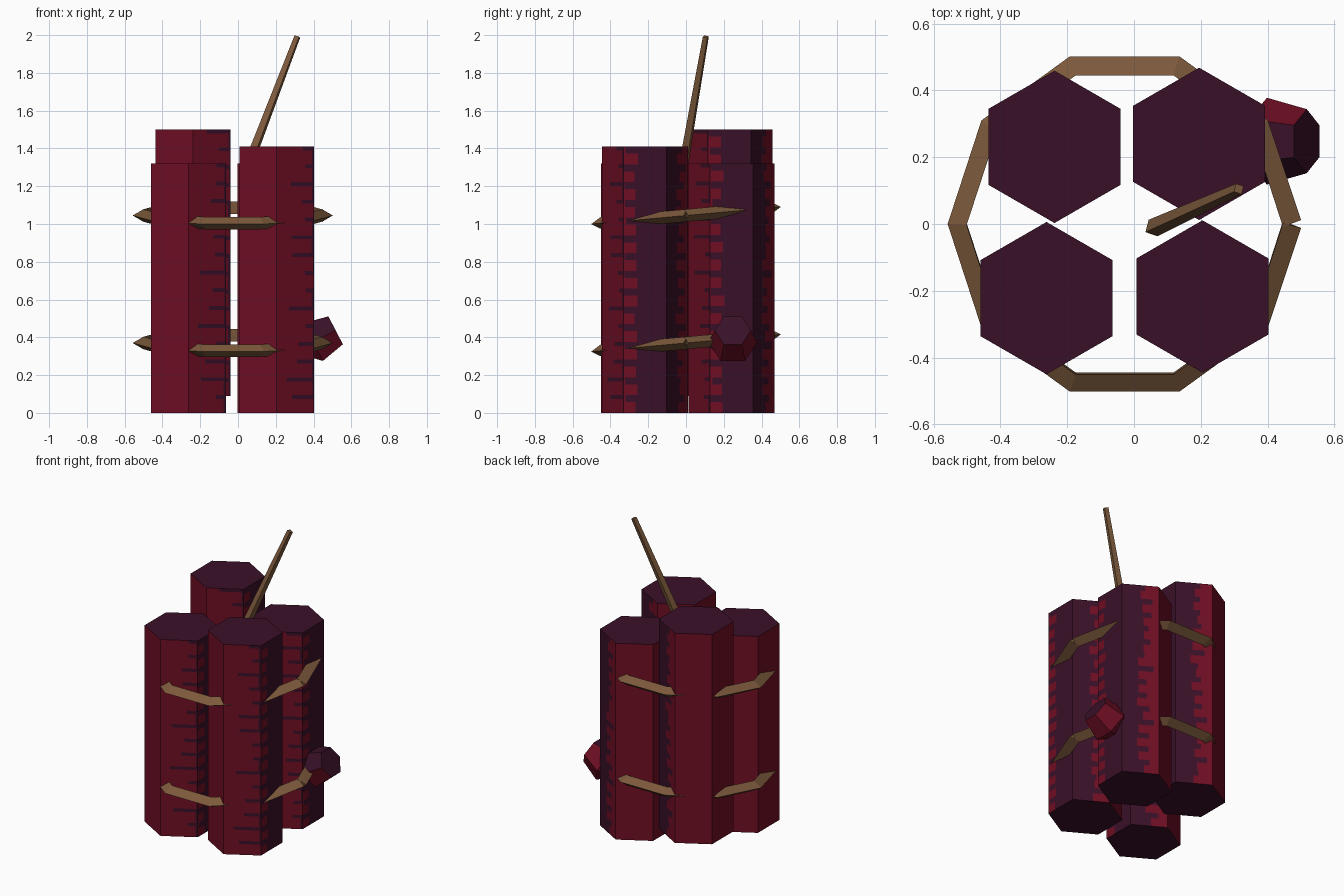
import bpy, bmesh, math, random
from mathutils import Vector, Matrix

if "Cube" in bpy.data.objects:
    bpy.data.objects.remove(bpy.data.objects["Cube"])

random.seed(4)


def material(name, rgb):
    m = bpy.data.materials.new(name)
    m.diffuse_color = (*rgb, 1)
    m.use_nodes = True
    m.node_tree.nodes["Principled BSDF"].inputs["Base Color"].default_value = m.diffuse_color
    return m


RED = material("dark red paper", (0.156, 0.0044, 0.0168))
PURPLE = material("deep purple", (0.041, 0.0052, 0.021))
ROPE = material("brown rope", (0.205, 0.102, 0.045))


def finish(name, bm, mats):
    me = bpy.data.meshes.new(name)
    bm.to_mesh(me)
    bm.free()
    for m in mats:
        me.materials.append(m)
    ob = bpy.data.objects.new(name, me)
    bpy.context.collection.objects.link(ob)
    return ob


def face(bm, pts, mat=0):
    f = bm.faces.new([bm.verts.new(p) for p in pts])
    f.material_index = mat


# Hexagonal sticks: red sides, purple ends, jagged purple paint on the +x side
def stick(name, cx, cy, z0, z1, r=0.228, period=0.094):
    bm = bmesh.new()
    ring = [Vector((cx + r * math.cos(math.radians(60 * i - 30)),
                    cy + r * math.sin(math.radians(60 * i - 30)), 0)) for i in range(6)]

    def up(p, z):
        return Vector((p.x, p.y, z))

    def strip(a, b, u0, u1, lo, hi, mat):
        if u1 - u0 > 0.001:
            p, q = a.lerp(b, u0), a.lerp(b, u1)
            face(bm, [up(p, lo), up(q, lo), up(q, hi), up(p, hi)], mat)

    face(bm, [up(p, z1) for p in ring], 1)
    face(bm, [up(p, z0) for p in reversed(ring)], 1)
    rows = round((z1 - z0) / period)
    step = (z1 - z0) / rows
    for i in range(6):
        a, b = ring[i], ring[(i + 1) % 6]
        if i in (2, 3, 4):                      # plain red sides
            strip(a, b, 0, 1, z0, z1, 0)
            continue
        thin = {5: 0.22, 0: 0.4, 1: 0.4}[i]     # share of each row used by the slit
        for k in range(rows):
            lo = z0 + k * step
            mid, hi = lo + step * (1 - thin), lo + step
            if i == 5:
                cuts, first = (random.uniform(0.93, 1), random.uniform(0.25, 0.8)), 0
            elif i == 0:
                cuts, first = (random.uniform(0.25, 0.34), random.uniform(0, 0.06)), 0
            else:
                cuts, first = (random.uniform(0.4, 0.6), random.uniform(0.6, 0.9)), 1
            for cut, s, e in ((cuts[0], lo, mid), (cuts[1], mid, hi)):
                strip(a, b, 0, cut, s, e, first)
                strip(a, b, cut, 1, s, e, 1 - first)
    finish(name, bm, [RED, PURPLE])


stick("stick_back_left", -0.238, 0.231, 0.09, 1.50)
stick("stick_back_right", 0.195, 0.24, 0.0, 1.32)
stick("stick_front_left", -0.262, -0.222, 0.0, 1.32)
stick("stick_front_right", 0.205, -0.217, 0.0, 1.41)


# Tilted ten-sided rope bands with a triangular section, open at a seam on +x
def band(name, z, R=0.492, r=0.038, n=10):
    bm = bmesh.new()
    tilt = Matrix.Translation((-0.028, 0, z)) @ Matrix.Rotation(0.09, 4, 'X')
    rings = []
    for i in range(n + 1):
        t = math.tau * i / n
        lean = t + (math.pi / n if i == 0 else -math.pi / n if i == n else 0)
        c = Vector((R * math.cos(t), R * math.sin(t), 0))
        out = Vector((math.cos(lean), math.sin(lean), 0))
        rings.append([bm.verts.new(tilt @ (c + out * r * math.cos(s) + Vector((0, 0, r * math.sin(s)))))
                      for s in (0, math.tau / 3, 2 * math.tau / 3)])
    for p, q in zip(rings, rings[1:]):
        for j in range(3):
            k = (j + 1) % 3
            bm.faces.new((p[j], q[j], q[k], p[k]))
    bm.faces.new(rings[0])
    bm.faces.new(rings[-1][::-1])
    bmesh.ops.recalc_face_normals(bm, faces=bm.faces)
    finish(name, bm, [ROPE])


band("upper_rope_band", 1.045)
band("lower_rope_band", 0.37)


# Rings of points lofted along an axis, used for the fuse and the knob
def loft(bm, origin, axis, side, sections, n, phase):
    axis = Vector(axis).normalized()
    side = (Vector(side) - axis * axis.dot(Vector(side))).normalized()
    other = axis.cross(side)
    rings = [[bm.verts.new(Vector(origin) + axis * d + r * (
        side * math.cos(phase + math.tau * i / n) + other * math.sin(phase + math.tau * i / n)))
        for i in range(n)] for d, r in sections]
    for p, q in zip(rings, rings[1:]):
        for i in range(n):
            k = (i + 1) % n
            bm.faces.new((p[i], p[k], q[k], q[i]))
    bm.faces.new(rings[0][::-1])
    bm.faces.new(rings[-1])
    bmesh.ops.recalc_face_normals(bm, faces=bm.faces)


# Leaning fuse
bm = bmesh.new()
start, end = Vector((0.057, -0.012, 1.32)), Vector((0.314, 0.105, 1.992))
loft(bm, start, end - start, (1, 0, 0), [(0, 0.028), ((end - start).length, 0.018)], 4, math.pi / 6)
finish("fuse", bm, [ROPE])

# Six-sided knob on the right side, tipped upward
bm = bmesh.new()
loft(bm, (0.517, 0.248, 0.437), (0.89, 0, 0.46), (0, 1, 0),
     [(-0.19, 0.07), (-0.134, 0.13), (0, 0.096)], 6, 0)
up_dir = Vector((-0.46, 0, 0.89))
for f in bm.faces:
    n = f.normal
    cap = n.x > 0.8 and abs(n.y) < 0.1 and n.z > 0.3
    if cap or (n.dot(up_dir) > 0.2 and n.y < 0.2):
        f.material_index = 1
finish("knob", bm, [RED, PURPLE])
